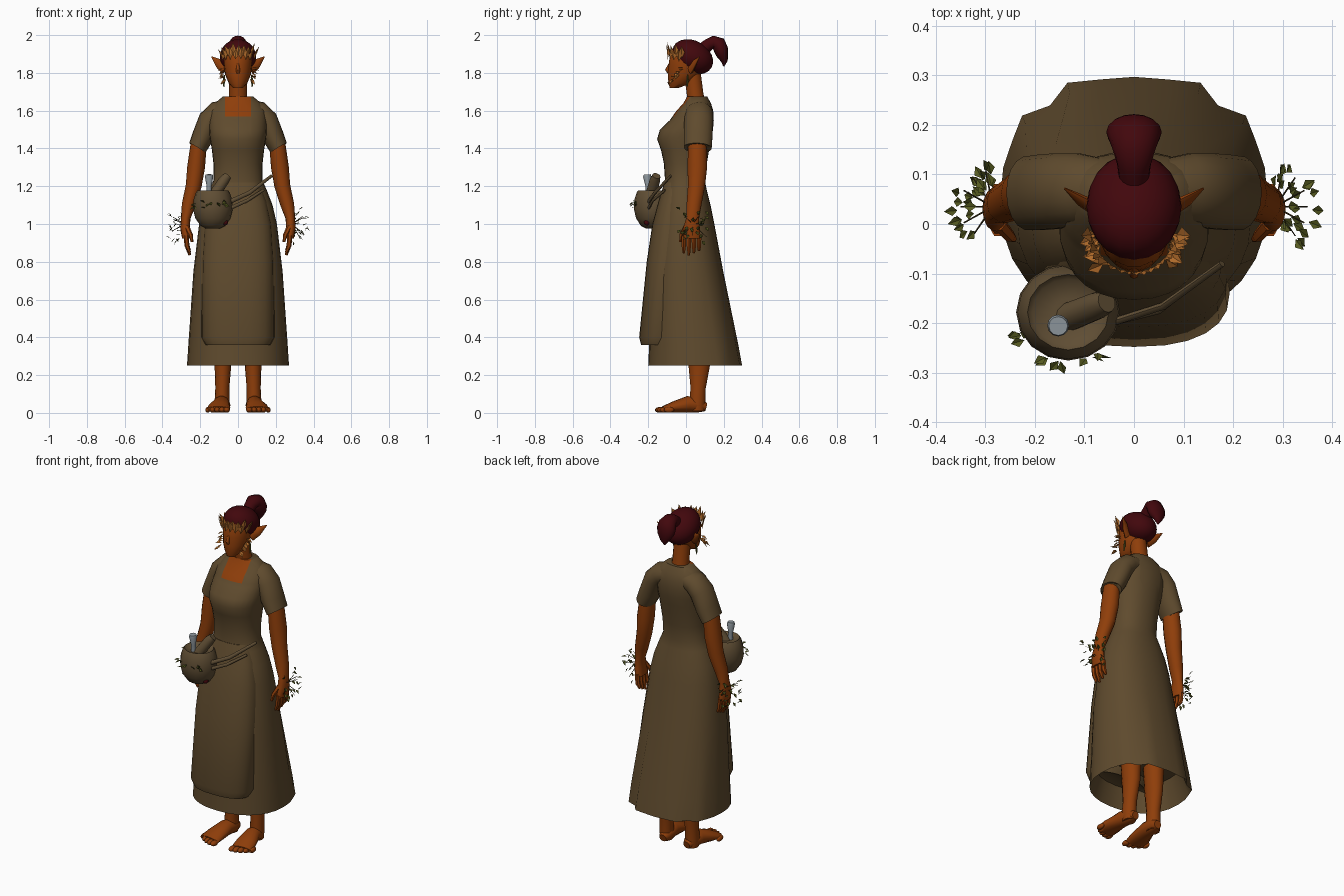
import bpy
import bmesh
import math
import random
from mathutils import Vector, Matrix

random.seed(4)
default_cube = bpy.data.objects.get("Cube")
if default_cube:
    bpy.data.objects.remove(default_cube)


def material(name, red, green, blue):
    mat = bpy.data.materials.new(name)
    mat.use_nodes = True
    colour = (red, green, blue, 1)
    mat.diffuse_color = colour
    shader = mat.node_tree.nodes["Principled BSDF"]
    shader.inputs["Base Color"].default_value = colour
    shader.inputs["Roughness"].default_value = 0.8
    return mat


cloth = material("brown cloth", .115, .07, .027)
skin = material("orange skin", .275, .048, .003)
hair_red = material("dark red hair", .054, .0022, .0038)
gold = material("golden leaf", .46, .155, .025)
green = material("olive leaf", .095, .105, .015)
bag_cloth = material("bag cloth", .115, .075, .034)
pale = material("pale glass", .28, .32, .35)
twig = material("dark twig", .05, .035, .012)

smooth_parts = []
X_AXIS, Y_AXIS, Z_AXIS = Vector((1, 0, 0)), Vector((0, 1, 0)), Vector((0, 0, 1))


def finish(name, bm, *mats, smooth=True):
    mesh = bpy.data.meshes.new(name)
    bm.to_mesh(mesh)
    bm.free()
    obj = bpy.data.objects.new(name, mesh)
    bpy.context.collection.objects.link(obj)
    for mat in mats:
        mesh.materials.append(mat)
    if smooth:
        smooth_parts.append(obj)


def loft(points, side=1, sides=12, ref=Y_AXIS, level=False, power=2):
    """Skin elliptical rings (x, y, z, radius_u, radius_v) along a path."""
    bm = bmesh.new()
    centres = [Vector((side * p[0], p[1], p[2])) for p in points]
    rings = []
    for i, point in enumerate(points):
        after = centres[min(i + 1, len(points) - 1)]
        before = centres[max(i - 1, 0)]
        tangent = Z_AXIS if level else (after - before).normalized()
        u = ref.cross(tangent).normalized()
        v = tangent.cross(u)
        ring = []
        for k in range(sides):
            a = math.tau * k / sides
            c, s = math.cos(a), math.sin(a)
            c = math.copysign(abs(c) ** (2 / power), c)
            s = math.copysign(abs(s) ** (2 / power), s)
            ring.append(bm.verts.new(centres[i] + u * c * point[3] + v * s * point[4]))
        rings.append(ring)
    for low, high in zip(rings, rings[1:]):
        for k in range(sides):
            n = (k + 1) % sides
            bm.faces.new((low[k], low[n], high[n], high[k]))
    bm.faces.new(rings[0][::-1])
    bm.faces.new(rings[-1])
    bmesh.ops.recalc_face_normals(bm, faces=bm.faces)
    return bm


def tube(name, mat, points, **options):
    finish(name, loft(points, **options), mat)


def stack(profile):
    """Turn (z, half_width, front, back) into level rings."""
    return [(0, (f + b) / 2, z, w, (b - f) / 2) for z, w, f, b in profile]


def ball(name, mat, place, size, tilt=0):
    bm = bmesh.new()
    bmesh.ops.create_uvsphere(bm, u_segments=20, v_segments=12, radius=1)
    shape = Matrix.LocRotScale(Vector(place), Matrix.Rotation(tilt, 3, "X"), Vector(size))
    bm.transform(shape)
    finish(name, bm, mat)


def leaf(bm, base, direction, length, width):
    """Add one folded diamond leaf."""
    base, d = Vector(base), Vector(direction).normalized()
    across = d.cross(Vector((-base.y, base.x, 0))).normalized().cross(d) * width / 2
    fold = d.cross(across) * 0.4
    middle = base + d * length * 0.45
    root, tip = bm.verts.new(base), bm.verts.new(base + d * length)
    left, right = bm.verts.new(middle + across + fold), bm.verts.new(middle - across + fold)
    bm.faces.new((root, left, tip))
    bm.faces.new((root, tip, right))


def jitter(amount):
    return random.uniform(-amount, amount)


# Gown: inner hem, skirt, bodice and shoulders in one skin
gown = loft(stack([
    (.4, .22, -.16, .24), (.25, .27, -.2, .297), (.36, .263, -.195, .277),
    (.75, .236, -.18, .197), (1, .206, -.15, .15), (1.1, .183, -.135, .13),
    (1.18, .152, -.118, .11), (1.23, .13, -.111, .1), (1.32, .13, -.117, .11),
    (1.39, .138, -.132, .122), (1.45, .148, -.153, .133), (1.5, .152, -.138, .143),
    (1.55, .153, -.085, .147), (1.6, .148, -.05, .144), (1.64, .122, -.013, .132),
    (1.675, .08, .005, .112)]), sides=28, level=True, power=2.25)
# Shallow folds either side of the back panel
for vert in gown.verts:
    angle = math.degrees(math.atan2(vert.co.y - .045, abs(vert.co.x)))
    if vert.co.z < 1 and 30 < angle < 70:
        swell = .06 * math.cos(math.radians((angle - 60) * 15)) * (1 - vert.co.z)
        vert.co.x *= 1 + swell
        vert.co.y += (vert.co.y - .045) * swell
# Square neckline: cut its edges, then colour the faces inside
for spot, normal in (((.068, 0, 0), X_AXIS), ((-.068, 0, 0), X_AXIS),
                     ((0, 0, 1.57), Z_AXIS), ((0, .035, 0), Y_AXIS)):
    upper = [f for f in gown.faces if f.calc_center_median().z > 1.5]
    parts = {g for f in upper for g in (f, *f.edges, *f.verts)}
    bmesh.ops.bisect_plane(gown, geom=list(parts), plane_co=spot, plane_no=normal)
for face in gown.faces:
    c = face.calc_center_median()
    face.material_index = int(abs(c.x) < .068 and c.z > 1.57 and c.y < .035)
finish("gown", gown, cloth, skin)

# Apron overlapping the front of the skirt
tube("apron", cloth, stack([
    (.37, .15, -.21, -.06), (.36, .172, -.238, -.05), (.4, .193, -.248, -.03),
    (.8, .19, -.208, .02), (1, .178, -.178, .03), (1.12, .152, -.146, .03),
    (1.22, .115, -.114, .03)]), sides=24, level=True, power=2.4)

# Neck, head and nose
tube("neck", skin, [(0, .06, 1.6, .055, .05), (0, .048, 1.69, .047, .045),
                    (0, .035, 1.79, .046, .045)], sides=14)
tube("head", skin, stack([
    (1.72, .025, -.086, -.04), (1.745, .049, -.094, .03), (1.79, .068, -.097, .07),
    (1.84, .075, -.093, .09), (1.9, .077, -.087, .1), (1.95, .055, -.05, .08)]),
    sides=18, level=True)
tube("nose", skin, [(0, -.085, 1.85, .006, .006), (0, -.097, 1.815, .011, .014),
                    (0, -.09, 1.8, .01, .008)], sides=8)

# Hair cap and ponytail
ball("hair", hair_red, (0, .035, 1.885), (.096, .115, .085), math.radians(-30))
tube("ponytail", hair_red, [
    (0, .09, 1.925, .035, .03), (0, .12, 1.95, .032, .034), (0, .147, 1.963, .034, .042),
    (0, .172, 1.953, .04, .051), (0, .185, 1.925, .038, .056), (0, .192, 1.895, .031, .05),
    (0, .203, 1.862, .018, .026), (0, .2, 1.835, .003, .004)], ref=X_AXIS, sides=16)

# Leaf crown over the forehead, two rows
crown = bmesh.new()
for row in range(2):
    for i in range(-4, 5 - row):
        a = math.radians(18 * (i + row / 2))
        s, c = math.sin(a), math.cos(a)
        base = (.09 * s, .012 - .11 * c, 1.87 + .022 * c - .02 * row)
        leaf(crown, base, (.35 * s + jitter(.15), -.1 * c, 1), .065 + jitter(.012), .032)
finish("leaf_crown", crown, gold, smooth=False)

for side, label in ((1, "left"), (-1, "right")):
    # Pointed ear and leaves along the cheek
    tube(label + "_ear", skin, [(.062, .025, 1.825, .036, .016), (.1, .045, 1.85, .025, .011),
                                (.14, .072, 1.886, .002, .002)], side=side, sides=8)
    cheek = bmesh.new()
    for i in range(9):
        t = i / 8
        base = (side * (.076 - .014 * t), -.02 - .05 * t + jitter(.012), 1.825 - .065 * t)
        leaf(cheek, base, (side * .8, -.4 + jitter(.4), -.5 + jitter(.6)), .04, .024)
    finish(label + "_cheek_leaves", cheek, gold, smooth=False)
    tube(label + "_earring", green, [(.073, .01, 1.79, .003, .003), (.075, .008, 1.75, .006, .006),
                                     (.075, .006, 1.725, .002, .002)], side=side, sides=6)

    # Short sleeve
    tube(label + "_sleeve", cloth, [
        (.05, .07, 1.605, .055, .06), (.11, .07, 1.59, .061, .073), (.15, .067, 1.55, .061, .077),
        (.185, .064, 1.465, .058, .077), (.215, .062, 1.403, .05, .075),
        (.212, .062, 1.42, .044, .066)], side=side, sides=18)
    # Arm, palm and fingers
    tube(label + "_arm", skin, [
        (.205, .06, 1.45, .042, .05), (.222, .06, 1.3, .047, .053),
        (.235, .055, 1.2, .042, .046), (.262, .042, 1.1, .036, .04),
        (.277, .035, 1.03, .025, .034), (.28, .03, .98, .026, .045),
        (.274, .028, .925, .022, .05)], side=side, sides=14)
    for i in range(4):
        y = -.012 + .027 * i
        tip = .835 + .012 * abs(i - 1)
        tube(label + "_finger", skin, [
            (.275, y, .94, .014, .014), (.27, y, .885, .013, .013),
            (.255, y, tip, .007, .007)], side=side, sides=6)
    tube(label + "_thumb", skin, [(.272, 0, .985, .015, .015), (.25, -.025, .94, .012, .012),
                                  (.243, -.03, .905, .007, .007)], side=side, sides=6)

    # Sprigs at the wrist with scattered leaves
    spray = bmesh.new()
    for i in range(26):
        a = random.uniform(-1.1, 1.4)
        r = random.uniform(.035, .085)
        base = (side * (.275 + r * math.cos(a)), .035 + r * math.sin(a), .985 + jitter(.04 + r * .7))
        leaf(spray, base, (side * math.cos(a), math.sin(a), jitter(1.5)), .03, .02)
    finish(label + "_wrist_leaves", spray, green, smooth=False)
    for i in range(6):
        a = -.9 + .45 * i
        end = (.285 + .065 * math.cos(a), .035 + .075 * math.sin(a), .985 + jitter(.06))
        tube(label + "_sprig", twig, [(.285, .035, 1, .002, .002), (*end, .0015, .0015)],
             side=side, sides=4)

    # Leg, foot and toes
    tube(label + "_leg", skin, [
        (.08, .07, .5, .06, .065), (.08, .07, .25, .044, .058), (.083, .064, .13, .037, .041),
        (.085, .06, .06, .039, .043), (.085, .06, .01, .034, .04)], side=side, sides=14)
    tube(label + "_foot", skin, [
        (.078, .107, .03, .022, .022), (.08, .07, .04, .04, .039), (.087, .01, .046, .043, .044),
        (.1, -.07, .03, .06, .029), (.106, -.12, .018, .062, .017)],
        side=side, sides=14, ref=Z_AXIS)
    for i in range(5):
        ball(label + "_toe", skin, (side * (.06 + .025 * i), -.138 + .003 * i * i, .016),
             (.017 - .001 * i, .027, .015))

# Rounded pouch with a shallow top
px, py = -.133, -.178
tube("pouch", bag_cloth, [(px, py, z, r, r * .93) for z, r in (
    (.975, .035), (.99, .065), (1.03, .093), (1.08, .105), (1.13, .102), (1.165, .09),
    (1.178, .082), (1.165, .072), (1.16, .03))], sides=16, level=True)
tube("scroll", bag_cloth, [(-.15, -.195, 1.12, .03, .03), (-.075, -.165, 1.23, .028, .028),
                           (-.055, -.157, 1.255, .022, .022)])
tube("bottle", pale, [(px - .02, -.2, 1.13, .014, .014), (px - .02, -.202, 1.2, .013, .013),
                      (px - .02, -.205, 1.25, .022, .022), (px - .02, -.206, 1.262, .019, .019)])
ball("berry", hair_red, (-.068, -.208, 1.008), (.015, .015, .015))
# Leaf clumps on the front of the pouch
bag_leaves = bmesh.new()
for i in range(12):
    a = math.radians((250, 300, 205)[i % 3] + jitter(12))
    base = (px + .107 * math.cos(a), py + .1 * math.sin(a), 1.1 + jitter(.015))
    leaf(bag_leaves, base, (math.cos(a) * .4 + jitter(1), math.sin(a) * .5, jitter(.7)), .03, .02)
finish("pouch_leaves", bag_leaves, green, smooth=False)

# Straps tying the pouch to the waist
tube("upper_strap", bag_cloth, [(-.05, -.2, 1.115, .012, .008), (.06, -.165, 1.165, .011, .008),
                                (.178, -.08, 1.255, .008, .007)], sides=8)
tube("lower_strap", bag_cloth, [(-.05, -.2, 1.08, .01, .007), (.05, -.175, 1.125, .009, .007),
                                (.135, -.11, 1.18, .007, .006)], sides=8)

# Smooth shading with crisp hems
bpy.ops.object.select_all(action="DESELECT")
for part in smooth_parts:
    part.select_set(True)
bpy.context.view_layer.objects.active = smooth_parts[0]
bpy.ops.object.shade_smooth_by_angle(angle=math.radians(50))
